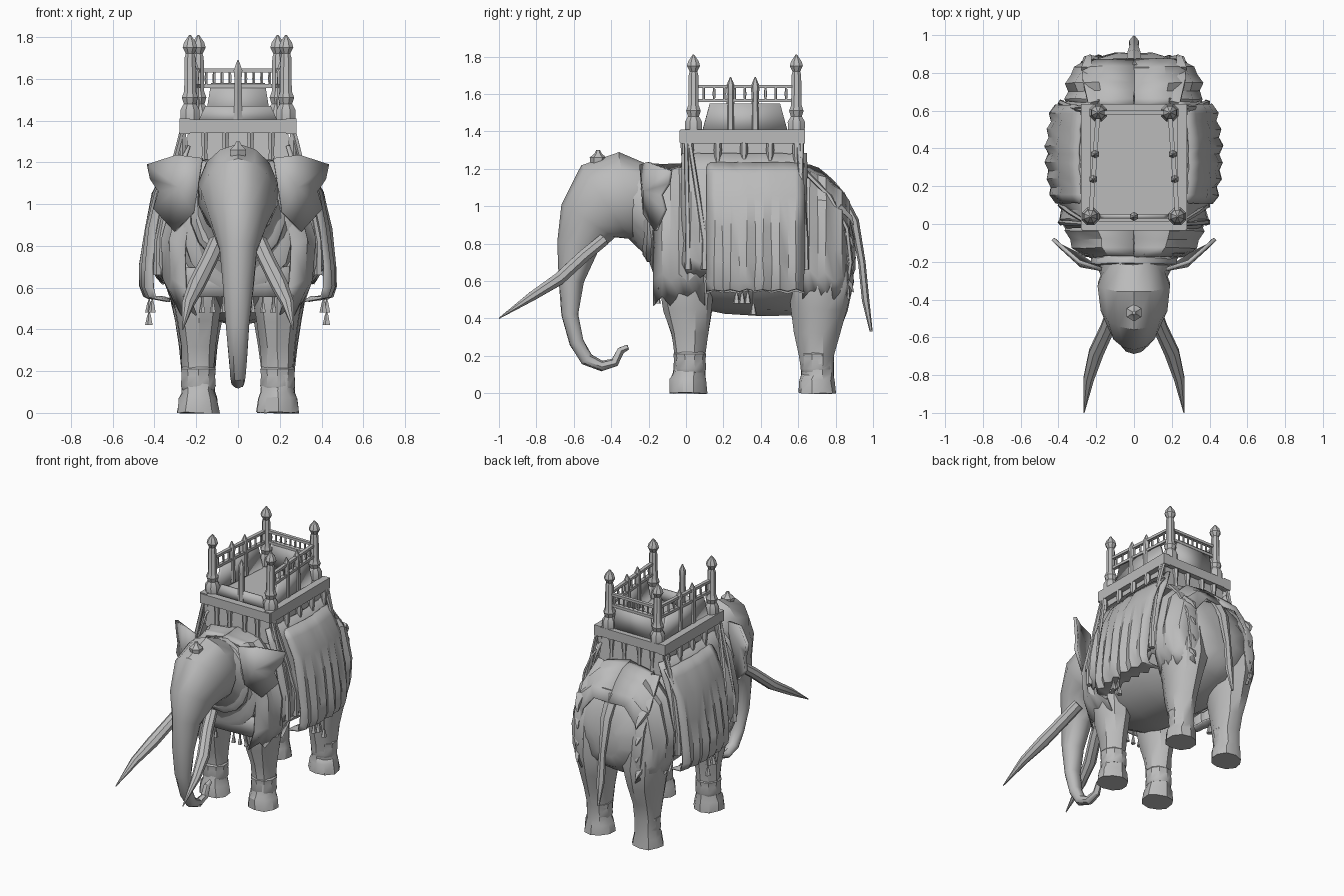
import bpy, bmesh, math, random
from mathutils import Vector

random.seed(4)
cube = bpy.data.objects.get("Cube")
if cube:
    bpy.data.objects.remove(cube)

grey = bpy.data.materials.new("stone grey")
grey.use_nodes = True
COLOUR = (0.5, 0.5, 0.5, 1)
grey.diffuse_color = COLOUR
grey.node_tree.nodes["Principled BSDF"].inputs["Base Color"].default_value = COLOUR


def finish(name, bm, thick=0, angle=0.6):
    bmesh.ops.recalc_face_normals(bm, faces=bm.faces[:])
    mesh = bpy.data.meshes.new(name)
    bm.to_mesh(mesh)
    bm.free()
    mesh.materials.append(grey)
    mesh.shade_smooth()
    mesh.set_sharp_from_angle(angle=angle)
    ob = bpy.data.objects.new(name, mesh)
    bpy.context.collection.objects.link(ob)
    if thick:
        mod = ob.modifiers.new("thickness", "SOLIDIFY")
        mod.thickness = thick
        mod.offset = 0


def skin(name, rows, closed=True, thick=0, jitter=0, angle=0.6):
    """Join rows of points into a surface; closed rows become capped tubes."""
    bm = bmesh.new()
    rnd = lambda: random.uniform(-jitter, jitter)
    grid = [[bm.verts.new(Vector(p) + Vector((rnd(), rnd(), rnd()))) for p in row] for row in rows]
    n = len(grid[0])
    for a, b in zip(grid, grid[1:]):
        for i in range(n if closed else n - 1):
            j = (i + 1) % n
            bm.faces.new((a[i], a[j], b[j], b[i]))
    if closed:
        bm.faces.new(grid[0])
        bm.faces.new(grid[-1])
    finish(name, bm, thick, angle)


def sweep(name, path, sides=10, jitter=0, axis=None):
    """Tube through (x, y, z, half width, half depth) stations."""
    centres = [Vector(p[:3]) for p in path]
    rows = []
    for i, p in enumerate(path):
        t = axis or (centres[min(i + 1, len(path) - 1)] - centres[max(i - 1, 0)]).normalized()
        side = Vector((1, 0, 0))
        side = (side - t * side.dot(t)).normalized()
        up = t.cross(side)
        turn = [math.tau * (k + 0.5) / sides for k in range(sides)]
        rows.append([centres[i] + side * p[3] * math.cos(a) + up * p[4] * math.sin(a) for a in turn])
    skin(name, rows, True, 0, jitter)


def lathe(name, x, y, profile, sides=8):
    sweep(name, [(x, y, z, r, r) for r, z in profile], sides)


def box(name, lo, hi, taper=1):
    """Box between two corners, with the bottom scaled in plan by taper."""
    cx, cy = (lo[0] + hi[0]) / 2, (lo[1] + hi[1]) / 2
    hx, hy = (hi[0] - lo[0]) / 2, (hi[1] - lo[1]) / 2
    corners = ((-1, -1), (1, -1), (1, 1), (-1, 1))
    rows = [[(cx + u * hx * s, cy + v * hy * s, z) for u, v in corners]
            for z, s in ((lo[2], taper), (hi[2], 1))]
    skin(name, rows, angle=0.3)


# Torso, with upright sections
torso = [(-.3, 1.03, .17, .2), (-.2, .97, .21, .25), (-.14, .88, .26, .33), (0, .84, .33, .37),
         (.2, .83, .37, .4), (.4, .83, .38, .41), (.6, .82, .36, .4), (.72, .81, .33, .34),
         (.81, .79, .28, .28), (.87, .77, .21, .2), (.9, .75, .1, .1)]
sweep("body", [(0, *s) for s in torso], 18, .008, Vector((0, 1, 0)))

# Head continuing into the curled trunk
head = [(-.2, 1.06, .15, .17), (-.32, 1.05, .195, .24), (-.43, 1.02, .18, .235), (-.52, .92, .14, .17),
        (-.58, .78, .092, .11), (-.615, .6, .074, .068), (-.62, .42, .057, .046), (-.585, .27, .045, .04),
        (-.53, .18, .037, .036), (-.45, .145, .03, .028), (-.38, .165, .025, .022), (-.35, .23, .02, .02),
        (-.31, .245, .01, .012)]
sweep("head_and_trunk", [(0, *s) for s in head], 14, .003)
lathe("forehead_ornament", 0, -.47, [(.04, 1.22), (.045, 1.26), (.02, 1.28), (.01, 1.3)], 6)
sweep("tail", [(0, .82, 1.06, .05, .03), (0, .9, .92, .04, .025), (0, .94, .7, .025, .02),
               (0, .96, .5, .03, .02), (0, .99, .33, .008, .008)], 6)
box("tail_root_plate", (-.08, .76, 1.04), (.08, .83, 1.09))

EAR = [(.17, -.24, 1.22), (.29, -.2, 1.235), (.43, -.08, 1.19), (.415, -.09, 1.12), (.375, -.13, 1.06),
       (.4, -.11, .98), (.3, -.16, .87), (.21, -.22, .96)]
FRONT_LEG = [(0, .01, .105, .1), (.07, .01, .095, .095), (.1, .015, .08, .085), (.2, .02, .08, .08),
             (.32, .02, .088, .1), (.45, .01, .108, .13), (.62, 0, .135, .155), (.8, .02, .1, .12)]
HIND_LEG = [(0, .7, .105, .1), (.07, .7, .095, .095), (.1, .705, .082, .088), (.2, .7, .084, .095),
            (.32, .7, .095, .12), (.45, .71, .12, .15), (.6, .72, .15, .175), (.8, .72, .13, .16)]

for s, tag in ((1, "left"), (-1, "right")):
    # Ear: dished fan
    bm = bmesh.new()
    hub = bm.verts.new((s * .28, -.22, 1.08))
    rim = [bm.verts.new((s * x, y, z)) for x, y, z in EAR]
    for a, b in zip(rim, rim[1:] + rim[:1]):
        bm.faces.new((hub, a, b))
    finish(tag + "_ear", bm, .02)

    sweep(tag + "_tusk", [(s * .1, -.44, .82, .04, .035), (s * .14, -.55, .73, .04, .036),
                          (s * .2, -.68, .61, .042, .036), (s * .24, -.82, .52, .03, .027),
                          (s * .265, -1, .4, .003, .003)], 8)

    # Legs with ankle bands
    for part, leg in (("front", FRONT_LEG), ("hind", HIND_LEG)):
        sweep(f"{tag}_{part}_leg", [(s * .19, y, z, w, d) for z, y, w, d in leg], 10, .005)
        lathe(f"{tag}_{part}_ankle_band", s * .19, leg[3][1],
              [(.08, .11), (.088, .13), (.084, .18), (.088, .21), (.08, .22)], 10)

    # Draped cloths: pleated sheets over the flank, pinched at each end by (front, back)
    def cloth(name, y0, y1, columns, profile, pinch, pleat, hem, droop=0):
        rows = []
        for i in range(columns + 1):
            t = i / columns
            k = 1 - pinch[t > .5] * (2 * t - 1) ** 2
            row = []
            for j, (x, z) in enumerate(profile):
                f = j / (len(profile) - 1)
                wave = pleat * min(1, 2 * f) * (1 if i % 2 else -1)
                drop = hem * f * (i % 2) - droop * t * t * (1 - f)
                row.append((s * (x * k + wave), y0 + (y1 - y0) * t, z + drop))
            rows.append(row)
        skin(f"{tag}_{name}", rows, False, .012, .004)

    cloth("side_panel", .11, .63, 12, [(.29, 1.23), (.34, 1.17), (.4, 1.05), (.435, .88), (.457, .7),
                                      (.458, .6), (.44, .55), (.36, .54)], (.08, .08), .01, .01)
    cloth("under_panel", -.02, .645, 14, [(.26, 1.28), (.3, 1.18), (.365, 1.02), (.4, .85), (.41, .7),
                                          (.37, .62)], (.1, .1), .012, .03)
    cloth("shoulder_cape", -.17, .1, 6, [(0, 1.22), (.18, 1.19), (.29, 1.05), (.355, .8), (.345, .6),
                                         (.28, .47)], (.25, 0), .01, .05)
    cloth("rump_cover", .62, .87, 6, [(0, 1.22), (.18, 1.18), (.3, 1.04), (.35, .8), (.345, .62),
                                      (.31, .5)], (0, .3), .01, .05, .2)

    # Crupper strips with ragged points
    sweep(tag + "_crupper_strip", [(s * .2, .64, 1.18, .05, .015), (s * .23, .77, 1.05, .05, .015),
                                   (s * .23, .86, .88, .05, .015), (s * .23, .88, .7, .04, .015),
                                   (s * .22, .86, .55, .02, .01)], 6)
    for i in range(4):
        z = 1.0 - i * .12
        sweep(f"{tag}_crupper_point_{i}", [(s * .25, .82, z, .04, .02), (s * .24, .88, z - .06, .02, .015),
                                           (s * .23, .895, z - .1, .004, .004)], 4)

    # Ropes hanging from the platform
    for i, (ya, yb) in enumerate(((.02, .1), (0, .01), (.6, .64), (.62, .6))):
        sweep(f"{tag}_rope_{i}", [(s * .27, ya, 1.34, .012, .012), (s * .335, (ya + yb) / 2, 1.08, .014, .014),
                                  (s * .385, yb, .82, .016, .016), (s * .385, yb, .66, .02, .02)], 5)

    # Tassels under the panel and along the chest hem
    for i, y in enumerate((.27, .3, .33, .36)):
        low = .42 if i == 3 else .48
        lathe(f"{tag}_tassel_{i}", s * (.41 + .015 * (i % 2)), y,
              [(.004, .56), (.004, low + .06), (.01, low + .045), (.02, low)], 5)
    for i, x in enumerate((.07, .12, .17)):
        lathe(f"{tag}_chest_tassel_{i}", s * x, -.15, [(.004, .6), (.006, .53), (.016, .48)], 5)

# Chest hem band
skin("chest_hem", [[(x, -.14 - .02 * math.cos(x * 5), z) for x in (-.26, -.13, 0, .13, .26)]
                   for z in (.56, .63, .7)], False, .012, .006)

# Neck collars
for i, (y, w, h) in enumerate(((-.2, .22, .25), (-.15, .26, .31))):
    sweep(f"neck_collar_{i}", [(0, y + d, .96 - .06 * i, w * k, h * k)
                               for d, k in ((-.03, .9), (-.01, 1.04), (.02, 1.04), (.04, .95))],
          16, .006, Vector((0, 1, 0)))

# Carriage base: cushion, struts and frame
box("saddle_cushion", (-.24, .01, 1.17), (.24, .6, 1.34), 1.06)
box("carriage_floor", (-.26, 0, 1.34), (.26, .61, 1.385))
for s, tag in ((1, "left"), (-1, "right")):
    box(tag + "_frame_beam", (s * .255 - .025, -.03, 1.335), (s * .255 + .025, .635, 1.41))
    for i, y in enumerate((.02, .17, .31, .45, .59)):
        lathe(f"{tag}_strut_{i}", s * .265, y, [(.02, 1.18), (.014, 1.24), (.022, 1.3), (.018, 1.34)], 6)
for tag, y in (("front", -.01), ("rear", .61)):
    box(tag + "_frame_beam", (-.275, y - .025, 1.34), (.275, y + .025, 1.405))
    for i, x in enumerate((-.16, -.06, .06, .16)):
        lathe(f"{tag}_strut_{i}", x, y, [(.02, 1.18), (.014, 1.25), (.02, 1.34)], 6)

# Corner posts with bulb finials
POST = [(.048, 1.4), (.05, 1.45), (.032, 1.48), (.042, 1.51), (.03, 1.54), (.028, 1.7),
        (.022, 1.72), (.038, 1.75), (.03, 1.775), (.004, 1.81)]
MID_POST = [(.024, 1.4), (.02, 1.6), (.024, 1.64), (.016, 1.66), (.003, 1.69)]
CORNERS = {"front_left": (.23, .04), "front_right": (-.23, .04),
           "rear_left": (.19, .59), "rear_right": (-.19, .59)}
for tag, (x, y) in CORNERS.items():
    lathe(tag + "_post", x, y, POST)


def railing(name, a, b, mids, panel_top, rails=True):
    """Panel, twin rails and balusters between two posts."""
    a, b = Vector((*a, 0)), Vector((*b, 0))
    at = lambda t, z: a.lerp(b, t) + Vector((0, 0, z))
    skin(name + "_panel", [[at(.08, 1.39), at(.92, 1.39)], [at(.16, panel_top), at(.84, panel_top)]],
         False, .02)
    for t in mids:
        p = at(t, 0)
        lathe(name + "_mid_post", p.x, p.y, MID_POST, 6)
    if rails:
        across = Vector((b.y - a.y, a.x - b.x, 0)).normalized() * .012
        for z in (1.565, 1.64):
            rows = [[at(t, z) + across * u + Vector((0, 0, v * .009))
                     for u, v in ((-1, -1), (1, -1), (1, 1), (-1, 1))] for t in (0, 1)]
            skin(name + "_rail", rows, angle=0.3)
        for i in range(1, 10):
            p = at(i / 10, 0)
            lathe(name + "_baluster", p.x, p.y, [(.006, 1.565), (.008, 1.6), (.006, 1.64)], 5)


railing("left_side", CORNERS["front_left"], CORNERS["rear_left"], (.36, .6), 1.55)
railing("right_side", CORNERS["front_right"], CORNERS["rear_right"], (.36, .6), 1.55)
railing("back", CORNERS["rear_left"], CORNERS["rear_right"], (), 1.58)
railing("front", CORNERS["front_left"], CORNERS["front_right"], (.5,), 1.47, False)
